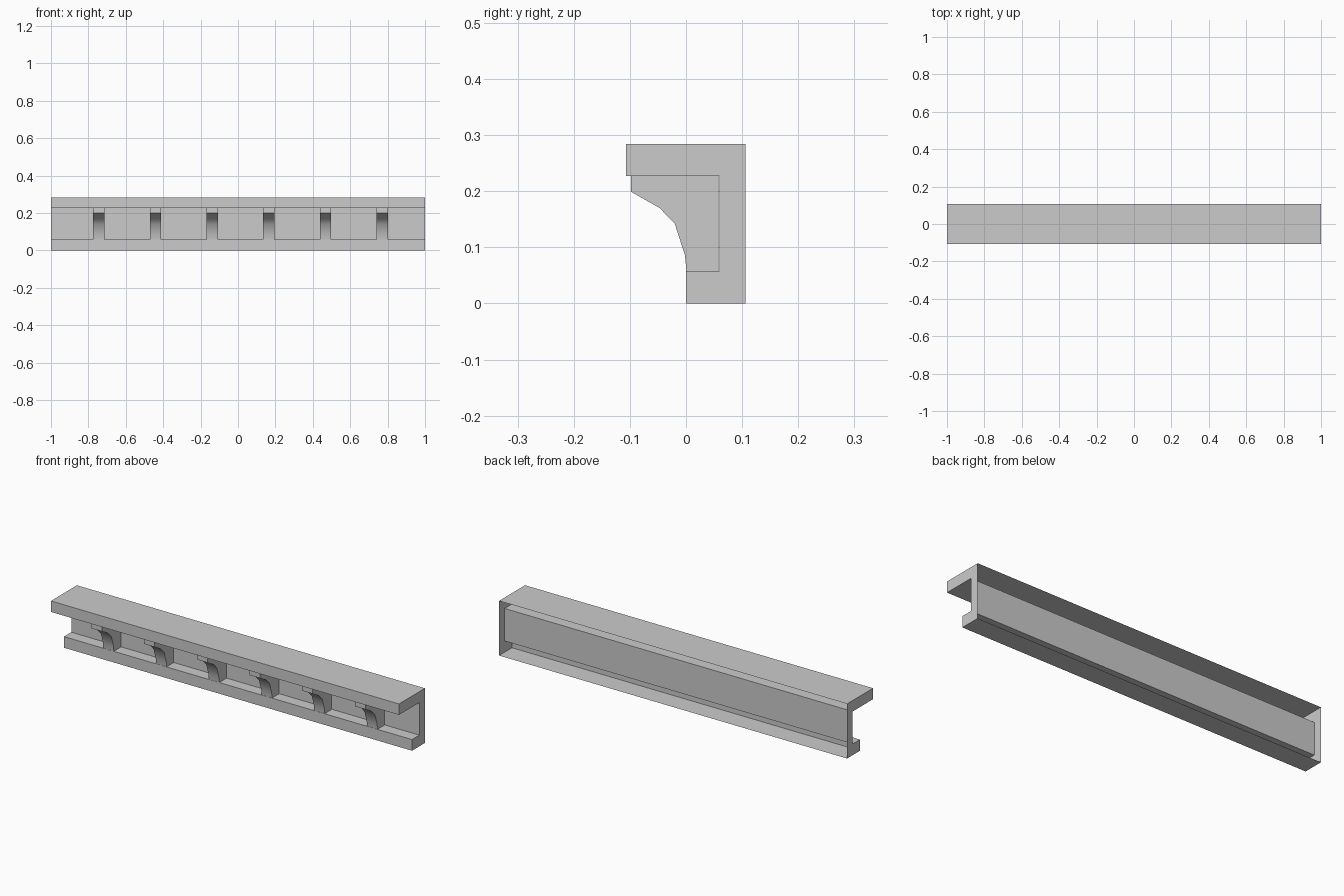
import bpy
import bmesh
import math

cube = bpy.data.objects.get("Cube")
if cube:
    bpy.data.objects.remove(cube, do_unlink=True)

# One plain grey for the whole moulding
GREY = (0.6, 0.6, 0.6, 1.0)
grey = bpy.data.materials.new("stone_grey")
grey.use_nodes = True
grey.diffuse_color = GREY
grey.node_tree.nodes["Principled BSDF"].inputs["Base Color"].default_value = GREY


def sweep_mesh(name, profile, width, closed):
    """Sweep a (y, z) profile along x with end caps; an open one has no back."""
    bm = bmesh.new()
    left, right = [[bm.verts.new((x, y, z)) for y, z in profile]
                   for x in (-width / 2, width / 2)]
    for i in range(0 if closed else 1, len(profile)):
        bm.faces.new((left[i - 1], right[i - 1], right[i], left[i]))
    bm.faces.new(left)
    bm.faces.new(right[::-1])
    mesh = bpy.data.meshes.new(name)
    bm.to_mesh(mesh)
    bm.free()
    mesh.materials.append(grey)
    return mesh


def add_object(name, mesh, x=0.0):
    obj = bpy.data.objects.new(name, mesh)
    obj.location.x = x
    bpy.context.collection.objects.link(obj)
    return obj


BACK, FRONT = 0.106, -0.107
PANEL, LEDGE, SHELF, TOP = 0.06, 0.058, 0.227, 0.284

# Cornice: lower band, recessed panel and overhanging top, hollow at the back
cornice = [(BACK, 0), (0, 0), (0, LEDGE), (PANEL, LEDGE),
           (PANEL, SHELF), (FRONT, SHELF), (FRONT, TOP), (BACK, TOP)]
add_object("cornice", sweep_mesh("cornice", cornice, 2.0, closed=False))

# Bracket with a concave curved underside
bracket = [(0.058, LEDGE), (0.001, LEDGE), (-0.002, 0.086), (-0.02, 0.142),
           (-0.047, 0.17), (-0.098, 0.199), (-0.098, SHELF), (0.058, SHELF)]
bracket_mesh = sweep_mesh("bracket", bracket, 0.06, closed=True)
bracket_mesh.shade_smooth()
bracket_mesh.set_sharp_from_angle(angle=math.radians(40))

# Row of evenly spaced brackets
for i in range(6):
    add_object(f"bracket_{i + 1}", bracket_mesh, -0.744 + 0.303 * i)
